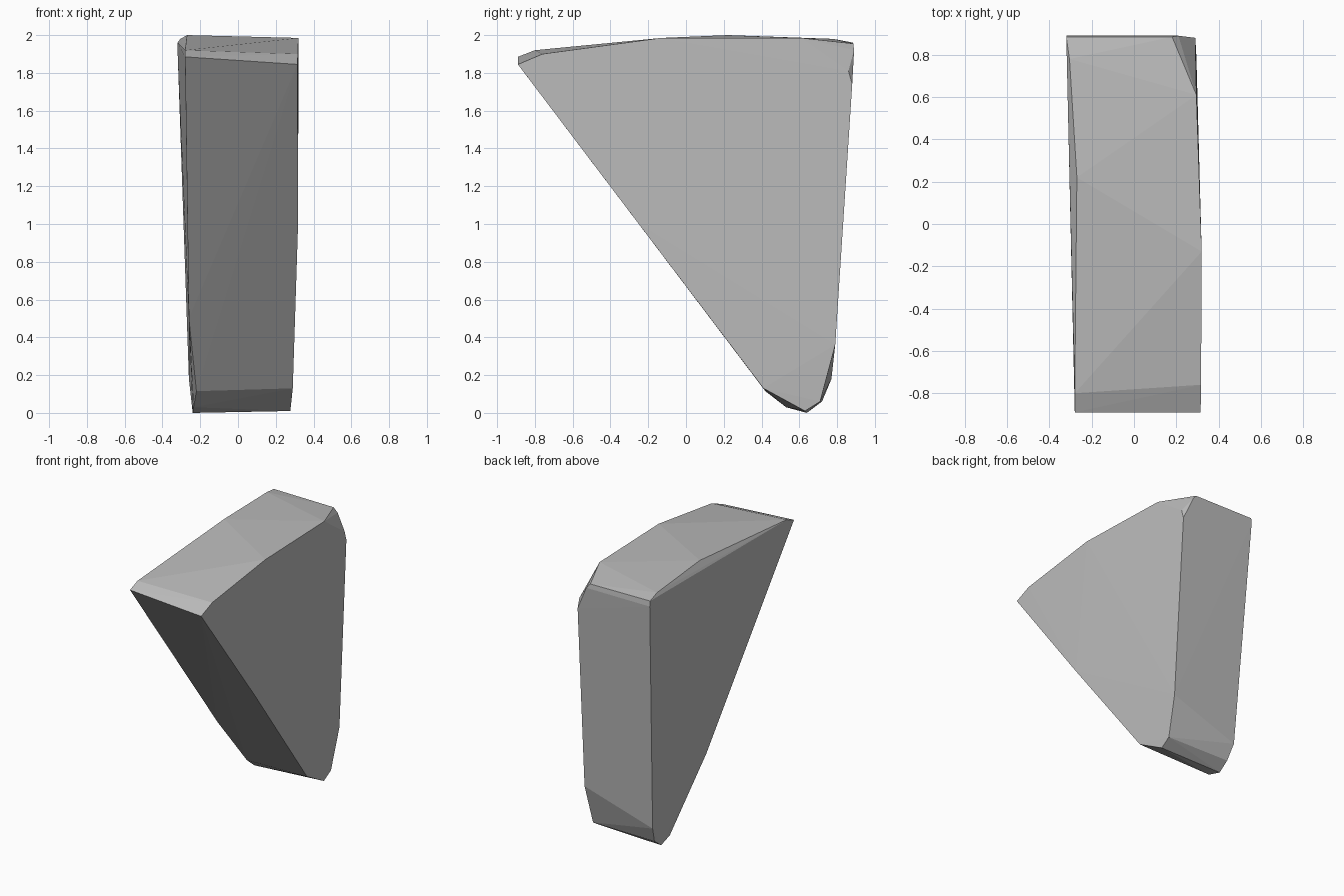
import bpy, bmesh

grey = bpy.data.materials.new("stone grey")
grey.diffuse_color = (0.5, 0.5, 0.5, 1)

# Outline of each broad side of the stone: (x, y, z), front tip round to the base
right_side = [
    (0.315, -0.89, 1.845), (0.317, -0.76, 1.90), (0.32, -0.13, 1.985),
    (0.295, 0.61, 1.985), (0.29, 0.86, 1.81), (0.29, 0.88, 1.74),
    (0.295, 0.79, 0.36), (0.28, 0.71, 0.06), (0.277, 0.63, 0.01),
    (0.29, 0.41, 0.13), (0.318, -0.25, 1.0),
]
left_side = [
    (-0.28, -0.89, 1.885), (-0.28, -0.80, 1.92), (-0.27, 0.22, 2.0),
    (-0.305, 0.78, 1.98), (-0.32, 0.885, 1.96), (-0.32, 0.89, 1.92),
    (-0.26, 0.77, 0.18), (-0.24, 0.72, 0.06), (-0.24, 0.64, 0.0),
    (-0.235, 0.53, 0.03), (-0.22, 0.42, 0.115), (-0.26, 0.13, 0.5),
]
# Chipped top corner at the back
chipped_corner = [(0.18, 0.885, 1.955), (0.21, 0.89, 1.92)]

# Faceted stone: hull stretched between the two sides
bm = bmesh.new()
for p in right_side + left_side + chipped_corner:
    bm.verts.new(p)
hull = bmesh.ops.convex_hull(bm, input=bm.verts)
loose = {g for g in hull["geom_interior"] + hull["geom_unused"]
         if isinstance(g, bmesh.types.BMVert)}
bmesh.ops.delete(bm, geom=list(loose), context='VERTS')
bmesh.ops.recalc_face_normals(bm, faces=bm.faces)

mesh = bpy.data.meshes.new("wedge_stone")
bm.to_mesh(mesh)
bm.free()
mesh.materials.append(grey)
stone = bpy.data.objects.new("wedge_stone", mesh)
bpy.context.collection.objects.link(stone)
